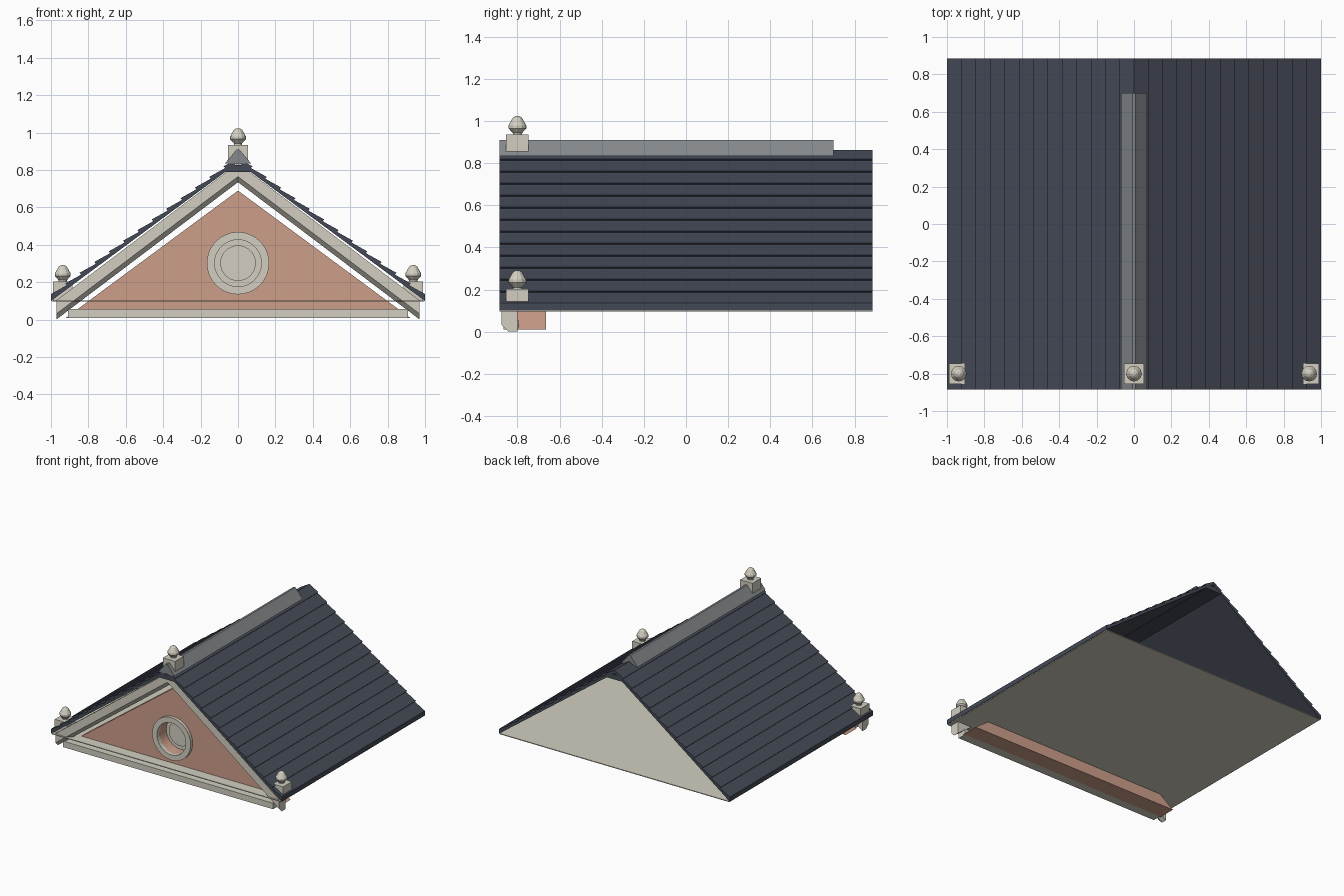
import bpy, bmesh, math

if "Cube" in bpy.data.objects:
    bpy.data.objects.remove(bpy.data.objects["Cube"])

def mat(name, hexcol):
    m = bpy.data.materials.new(name)
    c = [int(hexcol[i:i + 2], 16) / 255 for i in (0, 2, 4)]
    m.diffuse_color = [((v + .055) / 1.055) ** 2.4 if v > .04 else v / 12.92 for v in c] + [1]
    m.use_nodes = True
    m.node_tree.nodes["Principled BSDF"].inputs["Base Color"].default_value = m.diffuse_color
    return m

STONE = mat("pale stone", "d2cec1")
SLATE = mat("dark slate", "444955")
CLAY = mat("terracotta", "cd9f8a")
LEAD = mat("lead grey", "85898c")

def make(name, bm, m):
    bmesh.ops.recalc_face_normals(bm, faces=bm.faces)
    me = bpy.data.meshes.new(name)
    bm.to_mesh(me)
    bm.free()
    me.materials.append(m)
    ob = bpy.data.objects.new(name, me)
    bpy.context.collection.objects.link(ob)
    return ob

def loft(name, rings, m):
    """Closed solid through a list of point rings."""
    bm = bmesh.new()
    vs = [[bm.verts.new(p) for p in r] for r in rings]
    n = len(vs[0])
    for a, b in zip(vs, vs[1:]):
        for i in range(n):
            j = (i + 1) % n
            bm.faces.new((a[i], a[j], b[j], b[i]))
    bm.faces.new(vs[0])
    bm.faces.new(vs[-1])
    return make(name, bm, m)

def prism(name, xz, y0, y1, m):
    return loft(name, [[(x, y, z) for x, z in xz] for y in (y0, y1)], m)

def box(name, x0, x1, y0, y1, z0, z1, m):
    return prism(name, [(x0, z0), (x1, z0), (x1, z1), (x0, z1)], y0, y1, m)

def disc(r, y, cz, n=32):
    return [(r * math.cos(2 * math.pi * i / n), y, cz + r * math.sin(2 * math.pi * i / n)) for i in range(n)]

# Roof slopes: straight underside, overlapping slate courses on top
N = 13
for s, side in ((1, "right"), (-1, "left")):
    top = []
    for i in range(N):
        a, b = i / N, (i + 1) / N
        top += [(s * a, .863 - .74 * a), (s * b, .877 - .74 * b)]
        if i < N - 1:
            top.append((s * (b - .008), .863 - .74 * (b - .008)))
    prism("roof_slope_" + side, [(0, .84)] + top + [(s, .10)], -.885, .885, SLATE)

# Ridge beam under the apex, and ridge capping
prism("ridge_beam", [(-.068, .79), (.068, .79), (.02, .826), (-.02, .826)], -.884, .884, SLATE)
cap = [(.07, .835), (.02, .895), (.008, .91)]
prism("ridge_cap", cap + [(-x, z) for x, z in reversed(cap)], -.886, .70, LEAD)

# Attic floor
box("attic_floor", -.995, .995, -.885, .885, .096, .102, STONE)

# Tympanum wall with a round opening
wall = prism("tympanum", [(-.92, .01), (.92, .01), (0, .69)], -.80, -.665, CLAY)
hole = loft("opening_cutter", [disc(.125, y, .302) for y in (-.9, -.70)], CLAY)
hole.hide_render = True
hole.hide_set(True)
cut = wall.modifiers.new("opening", "BOOLEAN")
cut.object = hole
cut.operation = 'DIFFERENCE'
cut.solver = 'EXACT'

# Round window: surround ring and recessed disc
ring = [(.125, -.79), (.167, -.79), (.167, -.825), (.125, -.825), (.125, -.79)]
bm = bmesh.new()
loops = [[bm.verts.new(p) for p in disc(r, y, .302)] for r, y in ring[:-1]]
for a, b in zip(loops, loops[1:] + loops[:1]):
    for i in range(32):
        j = (i + 1) % 32
        bm.faces.new((a[i], a[j], b[j], b[i]))
make("window_surround", bm, STONE)
loft("window_disc", [disc(r, y, .302) for r, y in ((.125, -.69), (.125, -.71), (.095, -.71), (.095, -.72))], STONE)

# Raking cornices with a chamfered lower edge, and the base cornice
sec = [(-.80, 0), (-.845, 0), (-.875, .03), (-.875, .102), (-.80, .102)]
for s, side in ((1, "right"), (-1, "left")):
    loft("raking_cornice_" + side, [[(s * x, y, z + d) for y, d in sec]
                                    for x, z in ((0, .735), (.97, .002))], STONE)
box("base_cornice", -.91, .91, -.865, -.795, .01, .057, STONE)

# Finials: square pedestal with a turned acorn
acorn = [(.022, 0), (.022, .008), (.042, .03), (.042, .045), (.022, .08), (.010, .088)]
for x, z, pos in ((0, .935, "peak"), (.937, .203, "right"), (-.937, .203, "left")):
    box("pedestal_" + pos, x - .053, x + .053, -.855, -.747, z - .10, z, STONE)
    loft("finial_" + pos, [[(x + r * math.cos(k * math.pi / 6), -.80 + r * math.sin(k * math.pi / 6), z + h)
                            for k in range(12)] for r, h in acorn], STONE)
